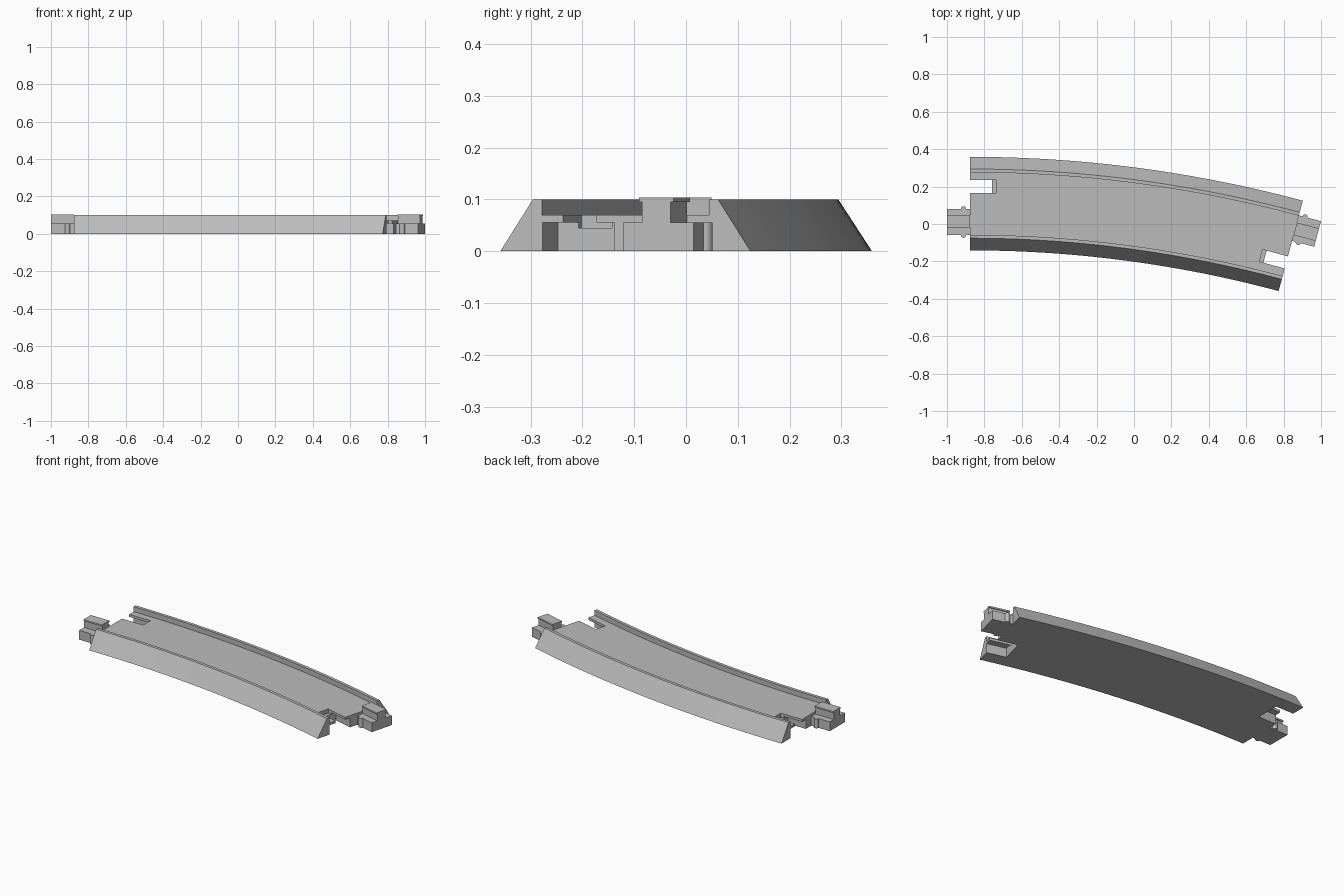
import bpy, bmesh, math
from mathutils import Matrix, Vector

cube = bpy.data.objects.get("Cube")
if cube:
    bpy.data.objects.remove(cube, do_unlink=True)

# Single plastic colour
grey = bpy.data.materials.new("light_grey_plastic")
grey.use_nodes = True
COLOUR = (0.5, 0.5, 0.5, 1)
grey.diffuse_color = COLOUR
grey.node_tree.nodes["Principled BSDF"].inputs["Base Color"].default_value = COLOUR

# Arc layout
RADIUS, ARC, STEPS = 6.63, math.radians(15), 30
CENTRE = Vector((-0.878, -6.521, 0))
SLOPE_FOOT, RAIL_OUT, RAIL_IN = 0.25, 0.185, 0.167
RAIL_TOP, FLOOR = 0.1, 0.07
POCKET_TOP, TAB_LENGTH = 0.055, 0.122


def make_object(name, bm):
    bmesh.ops.recalc_face_normals(bm, faces=bm.faces)
    mesh = bpy.data.meshes.new(name)
    bm.to_mesh(mesh)
    bm.free()
    mesh.materials.append(grey)
    obj = bpy.data.objects.new(name, mesh)
    bpy.context.collection.objects.link(obj)
    return obj


def add_box(bm, x, y, z, frame):
    size = [b - a for a, b in (x, y, z)]
    mid = [(a + b) / 2 for a, b in (x, y, z)]
    bmesh.ops.create_cube(bm, size=1, matrix=frame @ Matrix.Translation(mid)
                          @ Matrix.Diagonal((*size, 1)))


def end_frame(angle, turn):
    spot = CENTRE + RADIUS * Vector((math.sin(angle), math.cos(angle), 0))
    return Matrix.Translation(spot) @ Matrix.Rotation(turn, 4, "Z")


def smooth(obj):
    bpy.ops.object.select_all(action="DESELECT")
    obj.select_set(True)
    bpy.context.view_layer.objects.active = obj
    bpy.ops.object.shade_smooth_by_angle(angle=math.radians(30))


# Track bed: trough profile with two rails, swept along the arc
half = [(SLOPE_FOOT, 0), (RAIL_OUT, RAIL_TOP), (RAIL_IN, RAIL_TOP), (RAIL_IN, FLOOR)]
profile = half + [(-n, z) for n, z in reversed(half)]
bm = bmesh.new()
rings = []
for i in range(STEPS + 1):
    a = ARC * i / STEPS
    rings.append([bm.verts.new(CENTRE + Vector(((RADIUS + n) * math.sin(a),
                                                (RADIUS + n) * math.cos(a), z)))
                  for n, z in profile])
for r0, r1 in zip(rings, rings[1:]):
    for j in range(len(profile)):
        k = (j + 1) % len(profile)
        bm.faces.new((r0[j], r0[k], r1[k], r1[j]))
bm.faces.new(rings[0])
bm.faces.new(rings[-1])
bed = make_object("track_bed", bm)

ends = {"right": end_frame(0, math.pi), "left": end_frame(ARC, -ARC)}

# Sockets at both ends: a wide pocket under the floor and a slot through it
cuts = {"pocket": ((-0.118, 0.05), (-0.166, -0.022), (-0.05, POCKET_TOP)),
        "slot": ((-0.14, 0.06), (-0.125, -0.058), (POCKET_TOP - 0.01, 0.15))}
for side, frame in ends.items():
    for kind, (x, y, z) in cuts.items():
        bm = bmesh.new()
        add_box(bm, x, y, z, frame)
        cutter = make_object(f"{side}_{kind}_cutter", bm)
        cutter.hide_render = True
        mod = bed.modifiers.new(kind, "BOOLEAN")
        mod.operation, mod.solver, mod.object = "DIFFERENCE", "EXACT", cutter
        bpy.context.view_layer.objects.active = bed
        bpy.ops.object.modifier_apply(modifier=mod.name)
        bpy.data.objects.remove(cutter, do_unlink=True)
smooth(bed)

# Connector tabs at both ends: base block, side detents, post and cap
for side, frame in ends.items():
    bm = bmesh.new()
    add_box(bm, (0, TAB_LENGTH), (0.028, 0.169), (0, POCKET_TOP), frame)
    make_object(f"{side}_tab_base", bm)

    bm = bmesh.new()
    for y in (0.028, 0.169):
        bmesh.ops.create_cone(bm, cap_ends=True, segments=20, radius1=0.014, radius2=0.014,
                              depth=POCKET_TOP,
                              matrix=frame @ Matrix.Translation((0.034, y, POCKET_TOP / 2)))
    smooth(make_object(f"{side}_tab_detents", bm))

    bm = bmesh.new()
    add_box(bm, (0, TAB_LENGTH), (0.066, 0.123), (POCKET_TOP, 0.095), frame)
    make_object(f"{side}_tab_post", bm)

    bm = bmesh.new()
    add_box(bm, (0, TAB_LENGTH), (0.06, 0.129), (0.095, 0.104), frame)
    make_object(f"{side}_tab_cap", bm)
